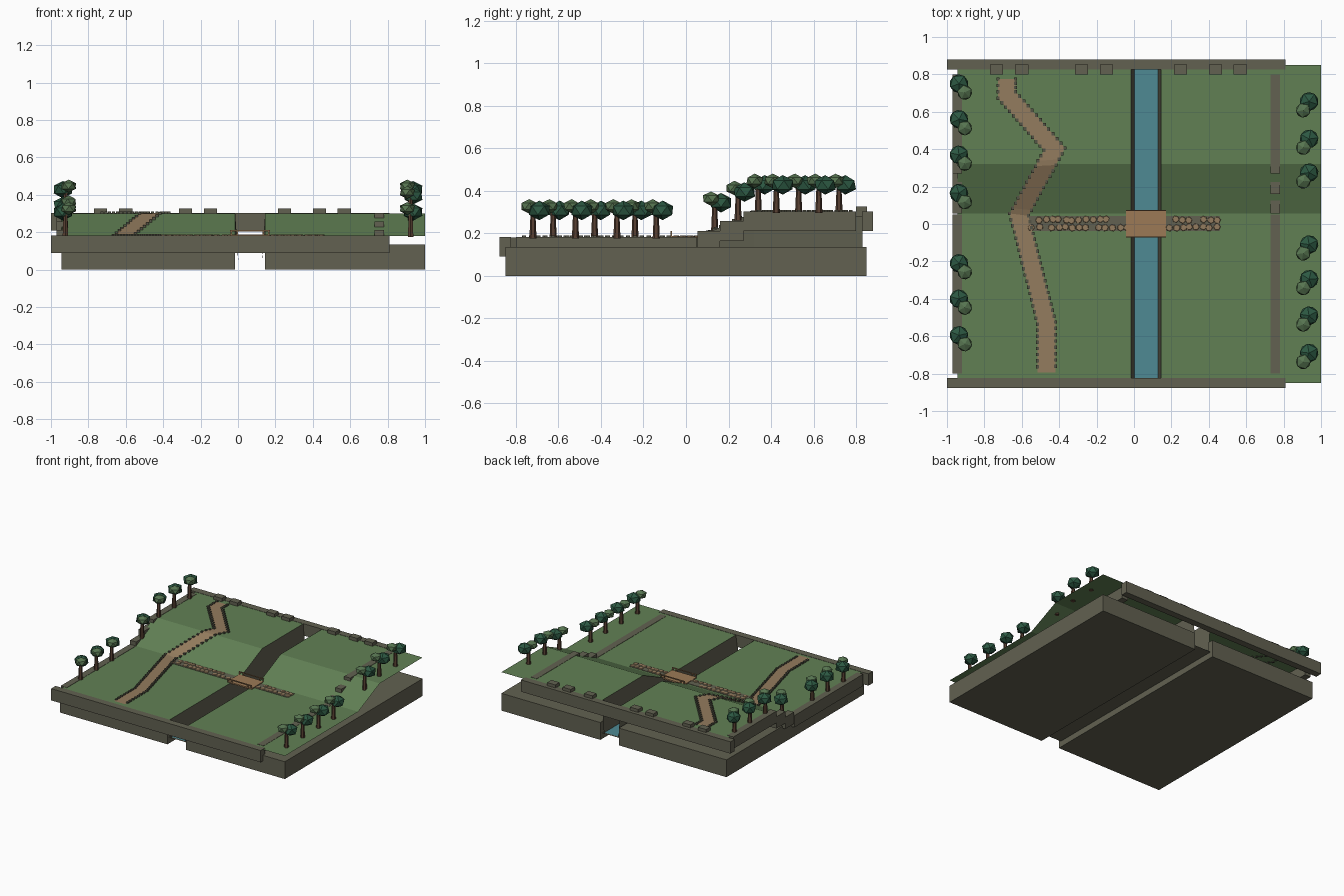
import bpy, bmesh, math, random
from mathutils import Vector, Matrix

if "Cube" in bpy.data.objects:
    bpy.data.objects.remove(bpy.data.objects["Cube"])

random.seed(4)


def srgb(r, g, b):
    return tuple((c / 255 / 12.92) if c < 10 else ((c / 255 + 0.055) / 1.055) ** 2.4
                 for c in (r, g, b)) + (1.0,)


def material(name, *rgb):
    m = bpy.data.materials.new(name)
    m.diffuse_color = srgb(*rgb)
    m.use_nodes = True
    m.node_tree.nodes["Principled BSDF"].inputs["Base Color"].default_value = m.diffuse_color
    return m


GRASS = material("grass green", 97, 128, 84)
STONE = material("olive stone", 98, 97, 81)
EDGE = material("dark edging stone", 84, 84, 70)
WATER = material("canal water", 78, 138, 148)
EARTH = material("tan earth", 148, 124, 94)
WOOD = material("bridge wood", 156, 122, 86)
BARK = material("bark brown", 88, 64, 50)
LEAF_DARK = material("dark leaf", 44, 88, 66)
LEAF_LIGHT = material("light leaf", 86, 116, 80)


def ground(y):
    """Height of the lawn: low terrace, ramp, high terrace."""
    return 0.18 + 0.12 * min(1, max(0, (y - 0.055) / 0.265))


def finish(name, bm, mat):
    me = bpy.data.meshes.new(name)
    bm.to_mesh(me)
    bm.free()
    ob = bpy.data.objects.new(name, me)
    me.materials.append(mat)
    bpy.context.collection.objects.link(ob)
    return ob


def boxes(name, mat, spans):
    """One object made of boxes given as (x0, x1, y0, y1, z0, z1)."""
    bm = bmesh.new()
    for x0, x1, y0, y1, z0, z1 in spans:
        m = Matrix.Translation(((x0 + x1) / 2, (y0 + y1) / 2, (z0 + z1) / 2))
        bmesh.ops.create_cube(bm, size=1, matrix=m @ Matrix.Diagonal((x1 - x0, y1 - y0, z1 - z0, 1)))
    return finish(name, bm, mat)


def ribbon(name, mat, pairs):
    """Open strip through pairs of left and right points."""
    bm = bmesh.new()
    rows = [(bm.verts.new(a), bm.verts.new(b)) for a, b in pairs]
    for (a, b), (c, d) in zip(rows, rows[1:]):
        bm.faces.new((a, b, d, c))
    return finish(name, bm, mat)


# Base slabs either side of the canal
boxes("base_slab", STONE, [(-0.945, -0.015, -0.85, 0.85, 0, 0.135),
                           (0.145, 1.0, -0.85, 0.85, 0, 0.135)])

# Lawn sheets
LEVELS = (-0.85, 0.055, 0.32, 0.85)
for side, x0, x1 in (("left", -0.945, -0.015), ("right", 0.145, 1.0)):
    ribbon("lawn_" + side, GRASS, [((x0, y, ground(y)), (x1, y, ground(y))) for y in LEVELS])

# Canal: sloped banks, bed and water
BANK = (-0.83, 0.055, 0.32, 0.83)
for side, top, foot in (("left", -0.015, 0.002), ("right", 0.145, 0.128)):
    ribbon("canal_bank_" + side, STONE,
           [((top, y, ground(y) + 0.001), (foot, y, 0.05)) for y in BANK])
ribbon("canal_bed", STONE, [((-0.015, y, 0.047), (0.145, y, 0.047)) for y in (-0.83, 0.83)])
ribbon("canal_water", WATER, [((-0.005, y, 0.052), (0.135, y, 0.052)) for y in (-0.825, 0.825)])

# Perimeter walls, stepped along the ramp
L = 0.002
boxes("front_wall", STONE, [(-1.0, 0.81, -0.877, -0.823, 0.09, 0.18 + L)])
boxes("back_wall", STONE, [(-1.0, 0.81, 0.827, 0.88, 0.21, 0.30 + L)])
for side, x in (("left", -0.945), ("right", 0.755)):
    boxes("side_wall_" + side, STONE, [
        (x - 0.026, x + 0.026, y0, y1, t - 0.09, t + L)
        for y0, y1, t in ((-0.8, 0.05, 0.18), (0.055, 0.16, 0.21),
                          (0.16, 0.27, 0.255), (0.27, 0.8, 0.30))])
boxes("wall_blocks", STONE, [(x - 0.035, x + 0.035, 0.8, 0.852, 0.28, 0.326)
                             for x in (-0.735, -0.6, -0.28, -0.148, 0.248, 0.435, 0.568)])

# Winding path with edging stones, draped on the lawn
CORNERS = [Vector(p) for p in ((-0.68, 0.775), (-0.68, 0.69), (-0.425, 0.4),
                               (-0.615, 0.05), (-0.468, -0.53), (-0.468, -0.795))]
dirs = [(b - a).normalized() for a, b in zip(CORNERS, CORNERS[1:])]
offsets = []
for i in range(len(CORNERS)):
    a, b = dirs[max(0, i - 1)], dirs[min(i, len(dirs) - 1)]
    n = Vector((-a.y - b.y, a.x + b.x)).normalized()
    offsets.append(n / max(0.7, n.dot(Vector((-a.y, a.x)))))
path, kerbs = [], []
for i in range(len(CORNERS) - 1):
    steps = max(2, round((CORNERS[i + 1] - CORNERS[i]).length / 0.033))
    for k in range(steps):
        t = k / steps
        c = CORNERS[i].lerp(CORNERS[i + 1], t)
        n = offsets[i].lerp(offsets[i + 1], t) * 0.047
        row = []
        for p in (c + n, c - n):
            z = ground(p.y)
            row.append((p.x, p.y, z + 0.004))
            kerbs.append((p.x - 0.008, p.x + 0.008, p.y - 0.009, p.y + 0.009, z - 0.006, z + 0.010))
        path.append(row)
end, n = CORNERS[-1], offsets[-1] * 0.047
path.append([((end + s * n).x, end.y, 0.184) for s in (1, -1)])
ribbon("winding_path", EARTH, path)
boxes("path_edging", EDGE, kerbs)

# Cobbled cross path: stone bed with flat pebbles
boxes("cobble_bed", STONE, [(-0.565, -0.04, -0.038, 0.042, 0.178, 0.183),
                            (0.17, 0.46, -0.038, 0.042, 0.178, 0.183)])
bm = bmesh.new()
for x0, count in ((-0.545, 15), (0.19, 8)):
    for i in range(count):
        for row in (-0.018, 0.022):
            if random.random() < 0.14:
                continue
            x = x0 + i * 0.036 + random.uniform(-0.006, 0.006)
            m = Matrix.Translation((x, row + random.uniform(-0.004, 0.004), 0.184))
            m = m @ Matrix.Rotation(random.uniform(0, 3), 4, 'Z')
            bmesh.ops.create_cone(bm, cap_ends=True, segments=6, radius1=0.02, radius2=0.017,
                                  depth=0.006, matrix=m)
finish("cobbles", bm, EARTH)

# Footbridge with low rails
boxes("bridge_deck", WOOD, [(-0.042, 0.17, -0.072, 0.075, 0.178, 0.188)])
rail = []
for y in (-0.07, 0.073):
    rail.append((-0.042, 0.17, y - 0.003, y + 0.003, 0.205, 0.211))
    rail += [(x - 0.004, x + 0.004, y - 0.003, y + 0.003, 0.185, 0.207)
             for x in (-0.037, -0.005, 0.135, 0.165)]
boxes("bridge_rails", WOOD, rail)


# Trees: tapered trunk with a dark and a light faceted crown
def crown(name, mat, centre, size):
    bm = bmesh.new()
    m = Matrix.Translation(centre) @ Matrix.Rotation(random.uniform(0, 6.28), 4, 'Z')
    bmesh.ops.create_icosphere(bm, subdivisions=1, radius=1,
                               matrix=m @ Matrix.Diagonal((*size, 1)))
    finish(name, bm, mat)


def tree(side, x, y):
    ty = y - 0.03
    base = Vector((x - side * 0.015, ty, ground(ty)))
    bm = bmesh.new()
    bmesh.ops.create_cone(bm, cap_ends=True, segments=6, radius1=0.017, radius2=0.011,
                          depth=0.13, matrix=Matrix.Translation(base + Vector((0, 0, 0.06))))
    finish("tree_trunk", bm, BARK)
    crown("tree_crown_dark", LEAF_DARK, base + Vector((side * 0.013, 0.03, 0.128)),
          (0.056, 0.056, 0.046))
    crown("tree_crown_light", LEAF_LIGHT, base + Vector((-side * 0.018, -0.017, 0.147)),
          (0.044, 0.044, 0.034))


for y in (0.75, 0.56, 0.37, 0.165, -0.21, -0.4, -0.595):
    tree(-1, -0.938, y)
for y in (0.655, 0.455, 0.275, -0.11, -0.295, -0.49, -0.69):
    tree(1, 0.938, y)
